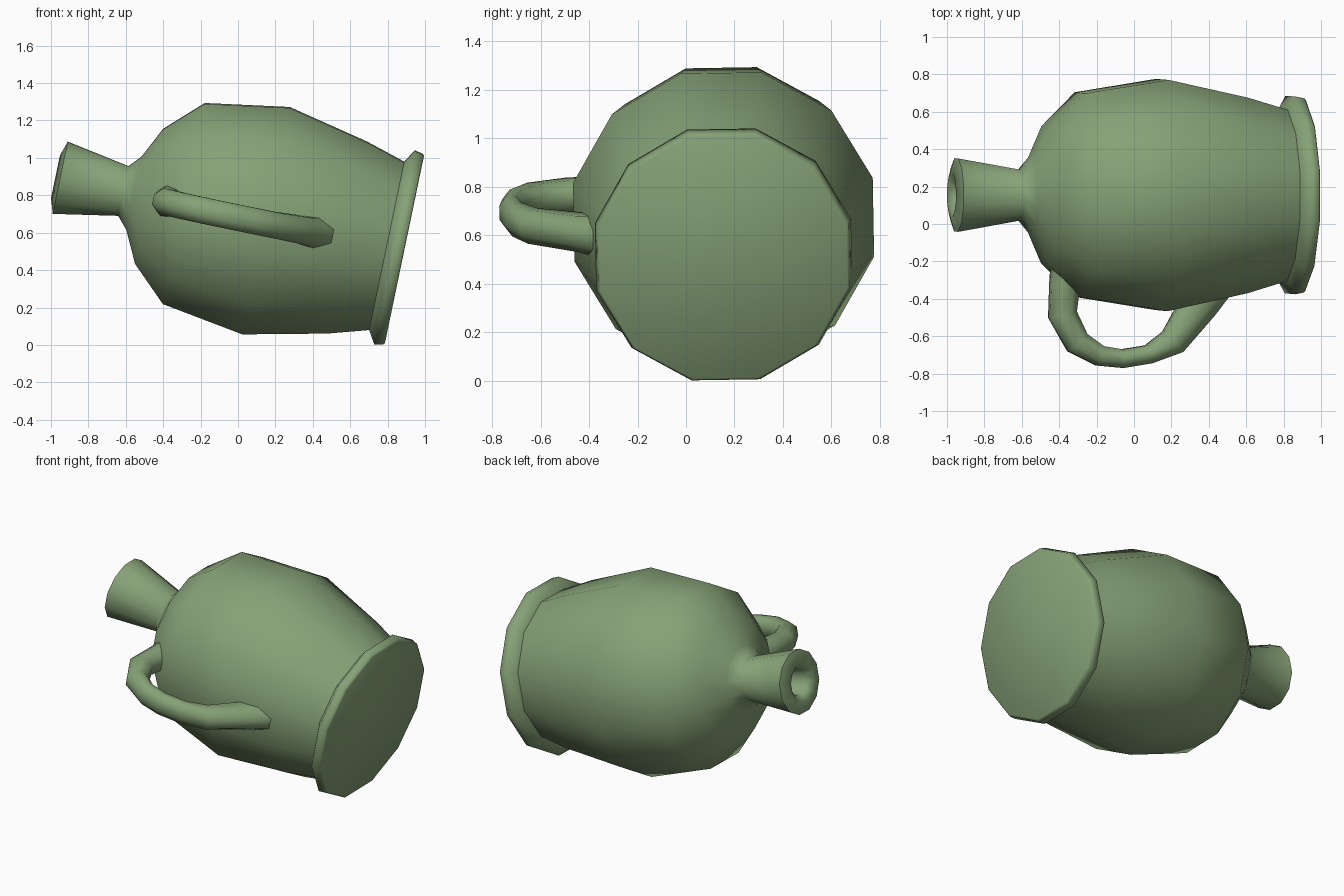
import bpy, bmesh, math
from mathutils import Matrix, Vector

cube = bpy.data.objects.get("Cube")
if cube:
    bpy.data.objects.remove(cube, do_unlink=True)

# One glaze colour
glaze = bpy.data.materials.new("sage_green")
glaze.use_nodes = True
colour = (0.24, 0.36, 0.185, 1)
glaze.diffuse_color = colour
bsdf = glaze.node_tree.nodes["Principled BSDF"]
bsdf.inputs["Base Color"].default_value = colour
bsdf.inputs["Roughness"].default_value = 0.8

# Jug frame: local z runs from the base to the mouth, local x points up
BASE = Vector((0.89, 0.155, 0.51))
AXIS = Vector((-0.979, 0, 0.204)).normalized()
UP = Vector((-AXIS.z * -1, 0, -AXIS.x))
frame = Matrix((UP, AXIS.cross(UP), AXIS)).transposed().to_4x4()
frame = Matrix.Translation(BASE) @ frame @ Matrix.Rotation(math.radians(-1), 4, "Z")


def loft(name, rings):
    """Skin closed rings of points, cap both ends and place in the jug frame."""
    bm = bmesh.new()
    loops = [[bm.verts.new(p) for p in ring] for ring in rings]
    for a, b in zip(loops, loops[1:]):
        n = len(a)
        for i in range(n):
            j = (i + 1) % n
            bm.faces.new((a[i], a[j], b[j], b[i]))
    bm.faces.new(loops[0][::-1])
    bm.faces.new(loops[-1])
    bmesh.ops.recalc_face_normals(bm, faces=bm.faces)
    bm.transform(frame)
    mesh = bpy.data.meshes.new(name)
    bm.to_mesh(mesh)
    bm.free()
    mesh.materials.append(glaze)
    obj = bpy.data.objects.new(name, mesh)
    bpy.context.collection.objects.link(obj)
    bpy.ops.object.select_all(action="DESELECT")
    obj.select_set(True)
    bpy.context.view_layer.objects.active = obj
    bpy.ops.object.shade_smooth_by_angle(angle=math.radians(74))
    return obj


# Body: twelve-sided turned profile of (distance from base, radius)
SIDES = 12
profile = [
    (0.0, 0.527), (0.008, 0.537), (0.054, 0.547), (0.097, 0.474),   # foot
    (0.312, 0.54), (0.756, 0.64), (1.205, 0.566), (1.395, 0.38),    # belly
    (1.477, 0.207), (1.535, 0.14),                                  # shoulder
    (1.88, 0.203), (1.906, 0.121), (1.87, 0.085), (1.6, 0.07),      # neck, mouth
]
angles = [math.tau * (k + 0.5) / SIDES for k in range(SIDES)]
loft("jug_body", [[(r * math.cos(a), r * math.sin(a), t) for a in angles]
                  for t, r in profile])

# Handle: octagonal tube along (x, y, half width, half height)
path = [
    (-0.35, -0.22, 0.09, 0.1), (-0.37, -0.33, 0.078, 0.075), (-0.38, -0.485, 0.075, 0.07),
    (-0.30, -0.635, 0.068, 0.07), (-0.18, -0.705, 0.055, 0.07), (-0.06, -0.72, 0.05, 0.07),
    (0.08, -0.697, 0.05, 0.07), (0.21, -0.63, 0.075, 0.07), (0.35, -0.43, 0.1, 0.075),
    (0.42, -0.32, 0.11, 0.09),
]
centres = [Vector((0, y - BASE.y, (x - BASE.x) / AXIS.x)) for x, y, _, _ in path]
rings = []
for i, (c, (_, _, w, h)) in enumerate(zip(centres, path)):
    tangent = (centres[min(i + 1, len(path) - 1)] - centres[max(i - 1, 0)]).normalized()
    side = tangent.cross(Vector((1, 0, 0)))
    k = 1 / math.cos(math.pi / 8)
    ring = []
    for s in range(8):
        a = math.tau * (s + 0.5) / 8
        ring.append(c + Vector((h * k * math.cos(a), 0, 0)) + side * w * k * math.sin(a))
    rings.append(ring)
loft("handle", rings)
